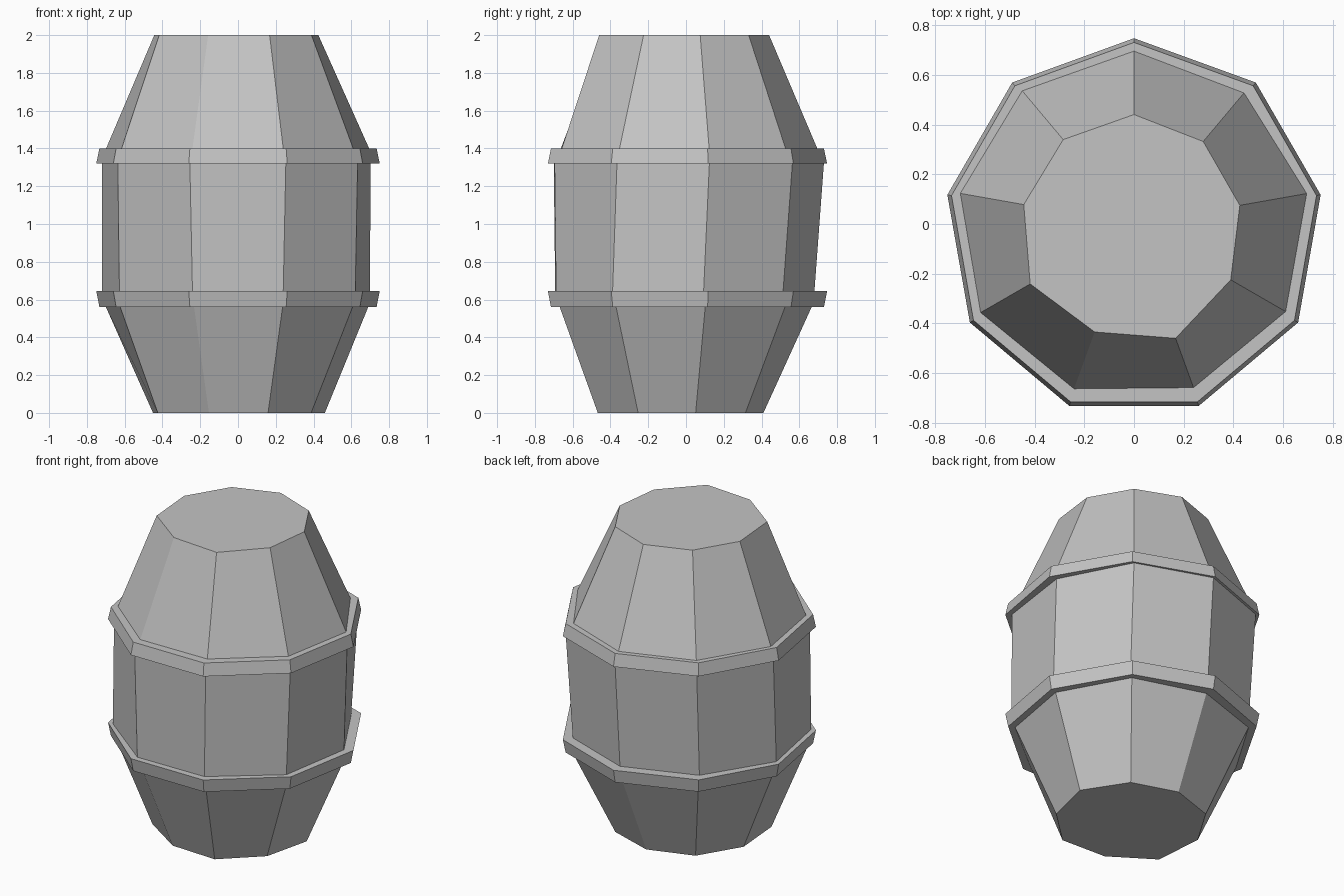
import bpy
import bmesh
from math import sin, cos, radians

SIDES = 9

default_cube = bpy.data.objects.get("Cube")
if default_cube:
    bpy.data.objects.remove(default_cube, do_unlink=True)

grey = bpy.data.materials.new("plain grey")
grey.use_nodes = True
grey.diffuse_color = (0.55, 0.55, 0.55, 1)
grey.node_tree.nodes["Principled BSDF"].inputs["Base Color"].default_value = grey.diffuse_color


def add_ring(bm, height, radii, shift=0.0):
    """One nine-sided ring, clockwise from the back; radii is a number or one per corner."""
    if not isinstance(radii, (list, tuple)):
        radii = [radii] * SIDES
    ring = []
    for i, radius in enumerate(radii):
        turn = radians(360 / SIDES * i)
        ring.append(bm.verts.new((radius * sin(turn), radius * cos(turn) + shift, height)))
    return ring


def loft(name, rings, closed=False):
    """Bridge the rings in order, then cap the ends or join them into a band."""
    bm = bmesh.new()
    loops = [add_ring(bm, *ring) for ring in rings]
    pairs = list(zip(loops, loops[1:]))
    if closed:
        pairs.append((loops[-1], loops[0]))
    else:
        bm.faces.new(loops[0])
        bm.faces.new(loops[-1])
    for lower, upper in pairs:
        for i in range(SIDES):
            j = (i + 1) % SIDES
            bm.faces.new((lower[i], lower[j], upper[j], upper[i]))
    bmesh.ops.recalc_face_normals(bm, faces=bm.faces)
    mesh = bpy.data.meshes.new(name)
    bm.to_mesh(mesh)
    bm.free()
    mesh.materials.append(grey)
    obj = bpy.data.objects.new(name, mesh)
    bpy.context.collection.objects.link(obj)
    return obj


# Slightly uneven barrel body: tapered foot, straight waist, tapered shoulder
foot = [.44, .45, .467, .447, .465, .45, .49, .457, .45]
hip = [.685, .71, .7, .7, .69, .68, .72, .71, .7]
waist_low = [.71, .71, .71, .717, .7, .705, .725, .73, .71]
waist_high = [.73, .735, .712, .731, .74, .745, .735, .73, .73]
shoulder = [.695, .688, .705, .704, .7, .705, .712, .709, .699]
crown = [.44, .433, .432, .449, .489, .462, .482, .45, .443]
loft("barrel_body", [
    (0, foot, -.03),
    (.56, hip, -.02),
    (.645, waist_low, -.03),
    (1.32, waist_high),
    (1.4, shoulder),
    (2, crown),
])


# Two hoops, each flaring toward the waist
def add_hoop(name, bottom, top, bottom_radius, top_radius, inner=.64, shift=-.015):
    loft(name, [
        (bottom, inner, shift),
        (bottom, bottom_radius, shift),
        (top, top_radius, shift),
        (top, inner, shift),
    ], closed=True)


add_hoop("lower_hoop", .56, .645, .745, .762)
add_hoop("upper_hoop", 1.32, 1.4, .762, .745)
